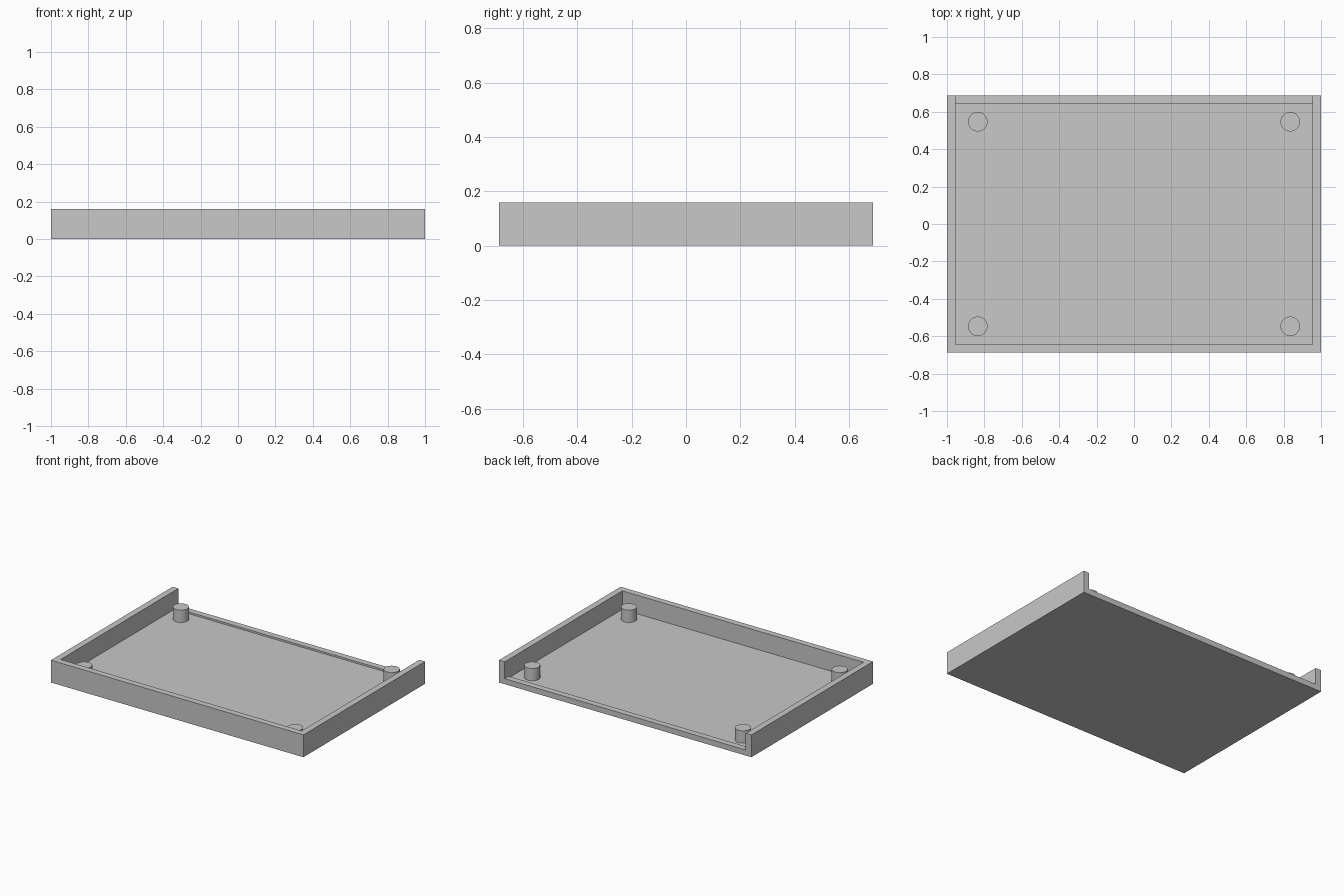
import bpy

cube = bpy.data.objects.get("Cube")
if cube:
    bpy.data.objects.remove(cube, do_unlink=True)

HALF_X, HALF_Y, HEIGHT = 1.0, 0.688, 0.16
WALL, FLOOR, SILL, POST_TOP = 0.045, 0.027, 0.04, 0.115

grey = bpy.data.materials.new("plain grey")
grey.use_nodes = True
colour = (0.58, 0.58, 0.58, 1)
grey.diffuse_color = colour
grey.node_tree.nodes["Principled BSDF"].inputs["Base Color"].default_value = colour


def extrude_outline(name, points, bottom, top):
    """Closed plan outline raised into a solid."""
    n = len(points)
    verts = [(x, y, z) for z in (bottom, top) for x, y in points]
    faces = [tuple(reversed(range(n))), tuple(range(n, n * 2))]
    faces += [(i, (i + 1) % n, (i + 1) % n + n, i + n) for i in range(n)]
    mesh = bpy.data.meshes.new(name)
    mesh.from_pydata(verts, [], faces)
    mesh.materials.append(grey)
    obj = bpy.data.objects.new(name, mesh)
    bpy.context.collection.objects.link(obj)


def rectangle(x, y0, y1):
    return [(-x, y0), (x, y0), (x, y1), (-x, y1)]


ix, iy = HALF_X - WALL, HALF_Y - WALL

# Floor inside the walls and the low sill closing the back
extrude_outline("floor", rectangle(ix, -iy, iy), 0, FLOOR)
extrude_outline("back_sill", rectangle(ix, iy, HALF_Y), 0, SILL)

# U-shaped wall, open at the back
extrude_outline("surrounding_wall", [
    (-HALF_X, -HALF_Y), (HALF_X, -HALF_Y), (HALF_X, HALF_Y), (ix, HALF_Y),
    (ix, -iy), (-ix, -iy), (-ix, HALF_Y), (-HALF_X, HALF_Y)], 0, HEIGHT)

# Round corner posts
for x_name, x in (("right", -0.835), ("left", 0.835)):
    for y_name, y in (("front", -0.547), ("back", 0.547)):
        bpy.ops.mesh.primitive_cylinder_add(
            vertices=48, radius=0.052, depth=POST_TOP - FLOOR,
            location=(x, y, (POST_TOP + FLOOR) / 2))
        post = bpy.context.object
        post.name = f"{y_name}_{x_name}_post"
        post.data.materials.append(grey)
        bpy.ops.object.shade_smooth_by_angle()
